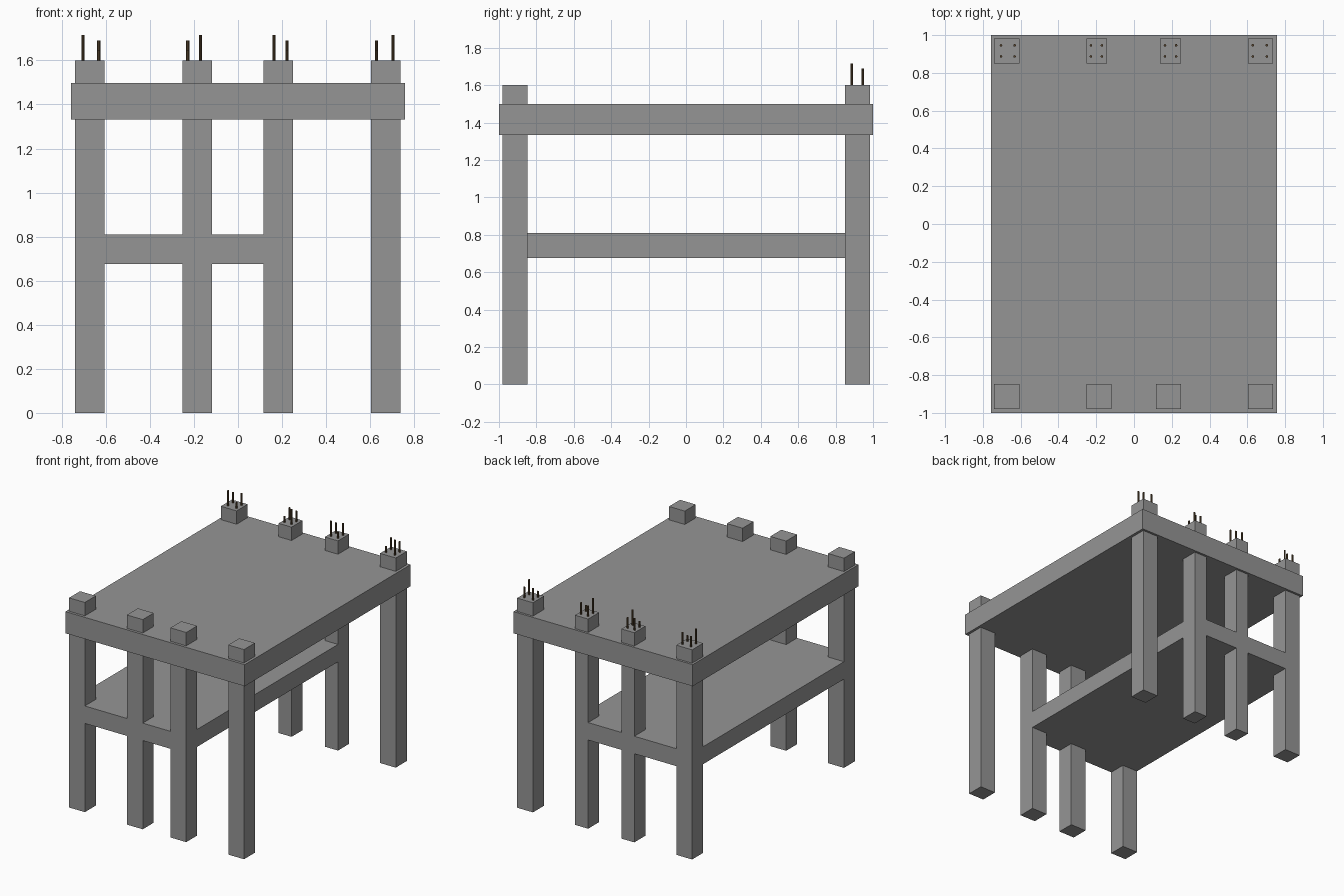
import bpy, bmesh
from mathutils import Matrix, Vector

if "Cube" in bpy.data.objects:
    bpy.data.objects.remove(bpy.data.objects["Cube"])


def material(name, rgb):
    m = bpy.data.materials.new(name)
    m.diffuse_color = (*rgb, 1)
    m.use_nodes = True
    m.node_tree.nodes["Principled BSDF"].inputs["Base Color"].default_value = m.diffuse_color
    return m


concrete = material("concrete grey", (0.30, 0.30, 0.30))
rust = material("rusty brown", (0.095, 0.058, 0.027))


def make_object(name, bm, mat):
    me = bpy.data.meshes.new(name)
    bm.to_mesh(me)
    bm.free()
    me.materials.append(mat)
    ob = bpy.data.objects.new(name, me)
    bpy.context.collection.objects.link(ob)
    return ob


def add_box(bm, x, y, z):
    """Box from (min, max) ranges."""
    size = [r[1] - r[0] for r in (x, y, z)]
    mid = Vector([(r[0] + r[1]) / 2 for r in (x, y, z)])
    bmesh.ops.create_cube(bm, size=1, matrix=Matrix.Translation(mid) @ Matrix.Diagonal((*size, 1)))


def box(name, x, y, z):
    bm = bmesh.new()
    add_box(bm, x, y, z)
    return make_object(name, bm, concrete)


POST_TOP = 1.60
FRONT, BACK = (-0.98, -0.848), (0.85, 0.983)
FRONT_X = [(-0.74, -0.607), (-0.252, -0.118), (0.116, 0.249), (0.604, 0.737)]
BACK_X = [(-0.74, -0.607), (-0.252, -0.143), (0.138, 0.249), (0.604, 0.737)]

# Roof slab
box("roof_slab", (-0.757, 0.757), (-1, 1), (1.333, 1.498))

# Columns, running through the roof slab
bm = bmesh.new()
for row, y in ((FRONT_X, FRONT), (BACK_X, BACK)):
    for x in row:
        add_box(bm, x, y, (0, POST_TOP))
columns = make_object("columns_and_mid_floor", bm, concrete)

# Middle floor, flush with the first three columns and merged with them
mid_floor = box("mid_floor", (-0.74, 0.249), (-0.98, 0.983), (0.677, 0.81))
mod = columns.modifiers.new("merge_floor", "BOOLEAN")
mod.operation = "UNION"
mod.solver = "EXACT"
mod.object = mid_floor
bpy.context.view_layer.objects.active = columns
bpy.ops.object.modifier_apply(modifier=mod.name)
bpy.data.objects.remove(mid_floor)

# Reinforcing bars on the back columns, mirrored on every second column
PIN_X = [(-0.704, -0.632), (-0.228, -0.17), (0.164, 0.223), (0.629, 0.703)]
TOPS = {(0, 0): 1.715, (0, 1): 1.68, (1, 0): 1.645, (1, 1): 1.69}
PIN_Y = (0.887, 0.946)
for i, xs in enumerate(PIN_X):
    bm = bmesh.new()
    for (a, b), top in TOPS.items():
        x = xs[a if i % 2 == 0 else 1 - a]
        base = POST_TOP - 0.02
        bmesh.ops.create_cone(bm, cap_ends=True, segments=8, radius1=0.007, radius2=0.007,
                              depth=top - base,
                              matrix=Matrix.Translation((x, PIN_Y[b], (top + base) / 2)))
    make_object(f"rebar_{i + 1}", bm, rust)
